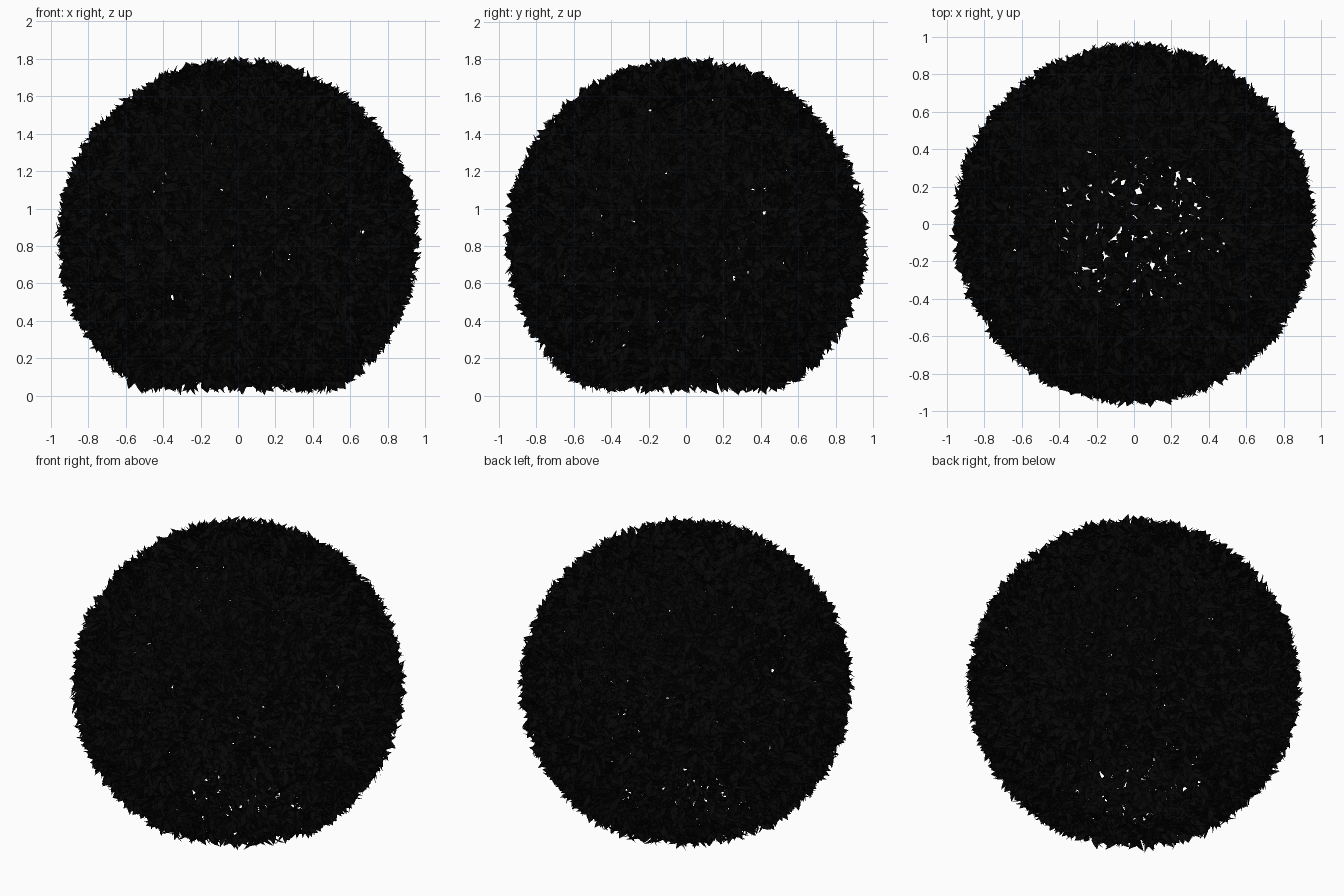
import bpy, math, random
from mathutils import Vector

if "Cube" in bpy.data.objects:
    bpy.data.objects.remove(bpy.data.objects["Cube"])

random.seed(7)
CENTRE = Vector((0, 0, 0.84))
CUT_Z = 0.085          # open, flat-trimmed underside
COUNT = 18500          # leaves over a full sphere, before trimming
GOLDEN = math.pi * (3 - math.sqrt(5))

# Leaf outline: fraction along length, half width fraction
PROFILE = [(0.0, 0.10), (0.25, 0.85), (0.48, 1.0), (0.75, 0.55)]

verts, faces = [], []


def add_leaf(base, along, side, up, length, half):
    """Creased, slightly drooping pointed leaf."""
    start = len(verts)
    for t, w in PROFILE:
        mid = base + along * (t * length) - up * (0.1 * length * t * t)
        edge = up * (0.3 * half * w)
        verts.extend((mid - side * half * w + edge, mid,
                      mid + side * half * w + edge))
    verts.append(base + along * length - up * 0.1 * length)
    for i in range(len(PROFILE) - 1):
        a = start + 3 * i
        faces.append((a, a + 1, a + 4, a + 3))
        faces.append((a + 1, a + 2, a + 5, a + 4))
    a = start + 3 * (len(PROFILE) - 1)
    tip = len(verts) - 1
    faces.append((a, a + 1, tip))
    faces.append((a + 1, a + 2, tip))


# Evenly jittered leaves through a spherical shell
for i in range(COUNT):
    z = 1 - 2 * (i + 0.5) / COUNT
    r = math.sqrt(1 - z * z)
    n = Vector((r * math.cos(i * GOLDEN), r * math.sin(i * GOLDEN), z))
    n = (n + Vector([random.gauss(0, 0.012) for _ in range(3)])).normalized()
    base = CENTRE + n * random.uniform(0.825, 0.92)
    if base.z < CUT_Z:
        continue
    t1 = n.orthogonal().normalized()
    t2 = n.cross(t1)
    for attempt in range(8):
        ang = random.uniform(0, math.tau)
        tangent = t1 * math.cos(ang) + t2 * math.sin(ang)
        lift = math.radians(random.uniform(12, 75))
        along = tangent * math.cos(lift) + n * math.sin(lift)
        length = random.uniform(0.08, 0.115)
        tip = base + along * length
        too_low = tip.z < 0.005 or (tip.z < 0.07 and random.random() < 0.6)
        if (tip - CENTRE).length < 0.997 and not too_low:
            break
    else:
        continue
    side = along.cross(n).normalized()
    up = side.cross(along).normalized()
    roll = random.uniform(-0.7, 0.7)
    s2 = side * math.cos(roll) + up * math.sin(roll)
    u2 = up * math.cos(roll) - side * math.sin(roll)
    add_leaf(base, along, s2, u2, length, length * random.uniform(0.19, 0.25))

# Stand on the ground
low = min(v.z for v in verts)
verts = [v - Vector((0, 0, low)) for v in verts]

mesh = bpy.data.meshes.new("bush_leaves")
mesh.from_pydata(verts, [], faces)
mesh.update()
bush = bpy.data.objects.new("bush_leaves", mesh)
bpy.context.collection.objects.link(bush)

mat = bpy.data.materials.new("dark_foliage")
mat.diffuse_color = (0.002, 0.002, 0.002, 1)
mat.use_nodes = True
mat.node_tree.nodes["Principled BSDF"].inputs["Base Color"].default_value = mat.diffuse_color
mesh.materials.append(mat)
